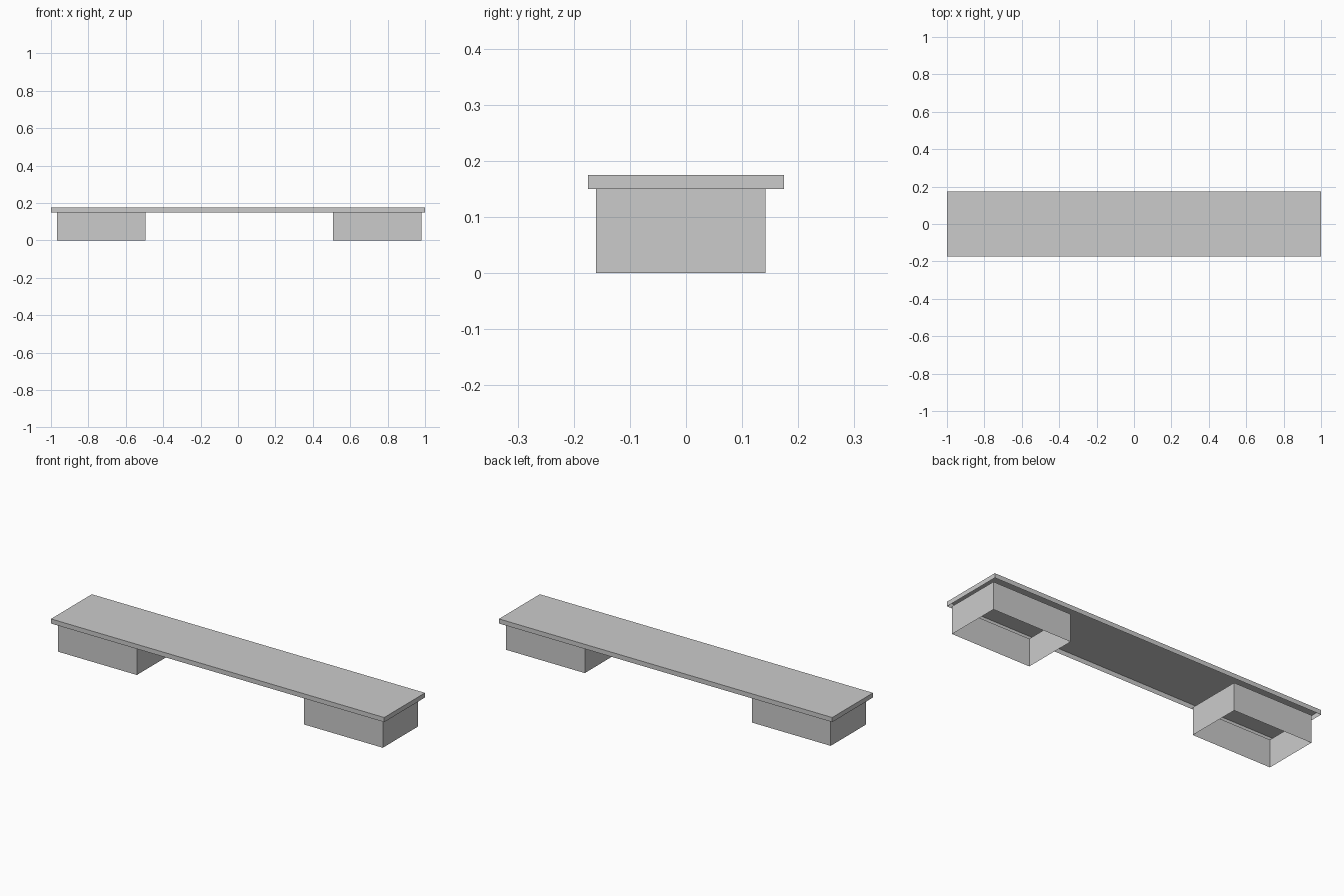
import bpy
import bmesh

if "Cube" in bpy.data.objects:
    bpy.data.objects.remove(bpy.data.objects["Cube"], do_unlink=True)

grey = bpy.data.materials.new("plain grey")
grey.use_nodes = True
colour = (0.6, 0.6, 0.6, 1)
grey.diffuse_color = colour
grey.node_tree.nodes["Principled BSDF"].inputs["Base Color"].default_value = colour


def open_box(name, low, high, open_top):
    """Thin-walled box, open underneath and optionally above."""
    bm = bmesh.new()
    bmesh.ops.create_cube(bm, size=1)
    for v in bm.verts:
        v.co = [lo + (c + 0.5) * (hi - lo) for c, lo, hi in zip(v.co, low, high)]
    bm.normal_update()
    gone = [f for f in bm.faces
            if f.normal.z < -0.5 or (open_top and f.normal.z > 0.5)]
    bmesh.ops.delete(bm, geom=gone, context='FACES_ONLY')
    mesh = bpy.data.meshes.new(name)
    bm.to_mesh(mesh)
    bm.free()
    mesh.materials.append(grey)
    obj = bpy.data.objects.new(name, mesh)
    bpy.context.collection.objects.link(obj)


# Bench top: a shallow tray turned upside down
open_box("bench_top", (-1, -0.175, 0.15), (1, 0.175, 0.175), False)

# Two hollow supports, set slightly off centre
for name, x in (("right_support", -0.968), ("left_support", 0.508)):
    open_box(name, (x, -0.16, 0), (x + 0.473, 0.142, 0.15), True)
